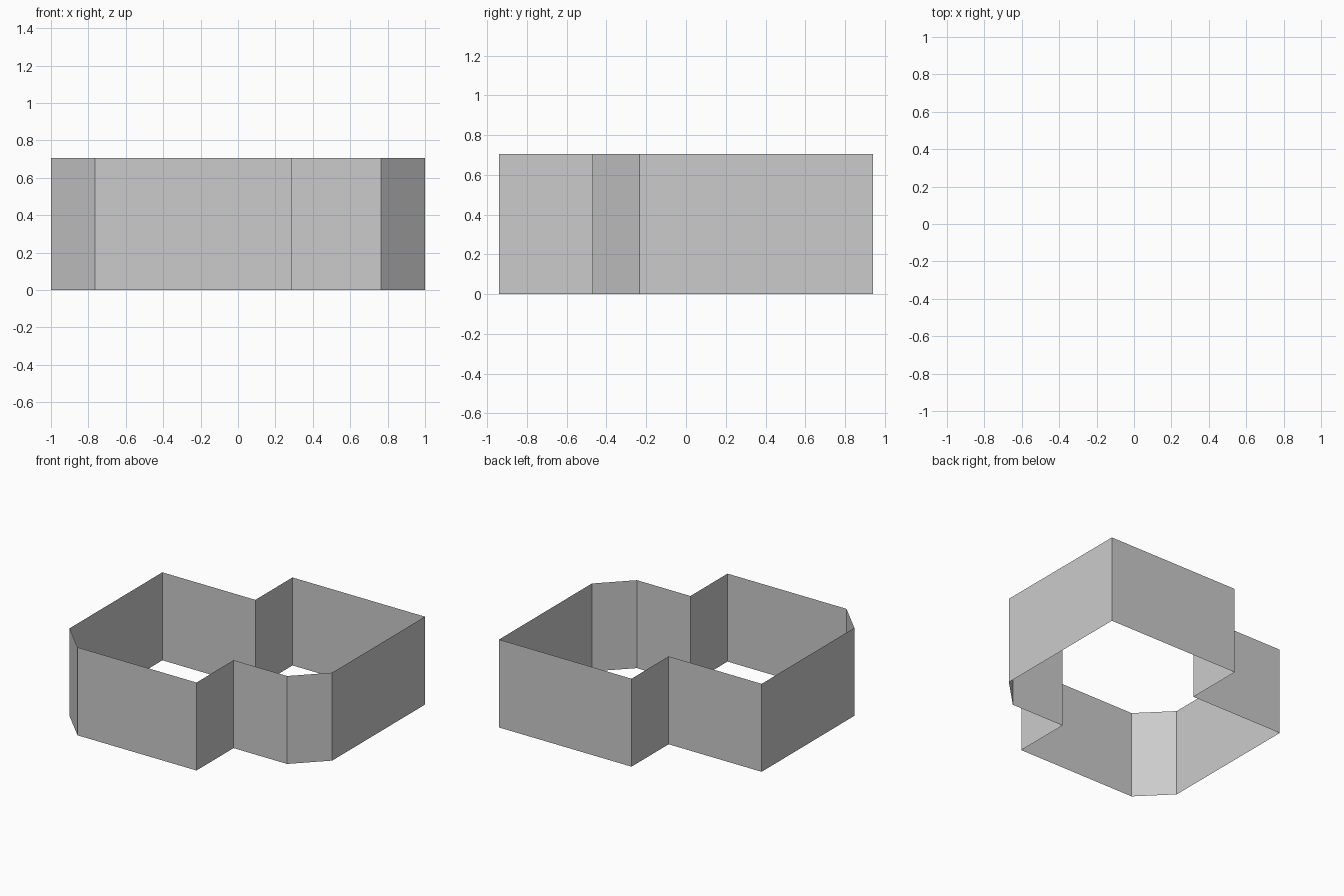
import bpy
from mathutils import Vector

if "Cube" in bpy.data.objects:
    bpy.data.objects.remove(bpy.data.objects["Cube"])

H = 0.705          # wall height
C = H / 6          # window cell size
M = 0.011          # margin around each pane
UP = Vector((0, 0, 1))


def make_object(name, quads):
    verts = [p for q in quads for p in q]
    faces = [tuple(range(i, i + 4)) for i in range(0, len(verts), 4)]
    mesh = bpy.data.meshes.new(name)
    mesh.from_pydata(verts, [], faces)
    obj = bpy.data.objects.new(name, mesh)
    bpy.context.collection.objects.link(obj)
    return obj


def quad(a, along, height):
    return [a, a + along, a + along + UP * height, a + UP * height]


# Open shell of walls along the footprint, counter-clockwise
footprint = [(-0.765, -0.94), (0.29, -0.94), (0.29, -0.47), (0.765, -0.47),
             (1, -0.235), (1, 0.94), (-0.175, 0.94), (-0.175, 0.47),
             (-1, 0.47), (-1, -0.705)]
pts = [Vector((x, y, 0)) for x, y in footprint]
make_object("walls", [quad(a, b - a, H)
                      for a, b in zip(pts, pts[1:] + pts[:1])])

# Window panes: start corner, direction along the wall, number of columns
banks = [((-0.765, -0.94), (1, 0), 2), ((-0.295, -0.94), (1, 0), 3),
         ((0.29, -0.94), (0, 1), 2), ((0.53, -0.47), (1, 0), 2),
         ((1, -0.235), (0, 1), 6), ((1, 0.94), (-1, 0), 6),
         ((-0.765 + 0.235, 0.47), (-1, 0), 4), ((-1, 0), (0, -1), 6)]
panes = []
for start, direction, columns in banks:
    d = Vector((*direction, 0))
    origin = Vector((*start, 0)) + d.cross(UP) * 0.001
    for i in range(columns):
        for j in range(6):
            corner = origin + d * (i * C + M) + UP * (j * C + M)
            panes.append(quad(corner, d * (C - 2 * M), C - 2 * M))
make_object("window_panes", panes)
